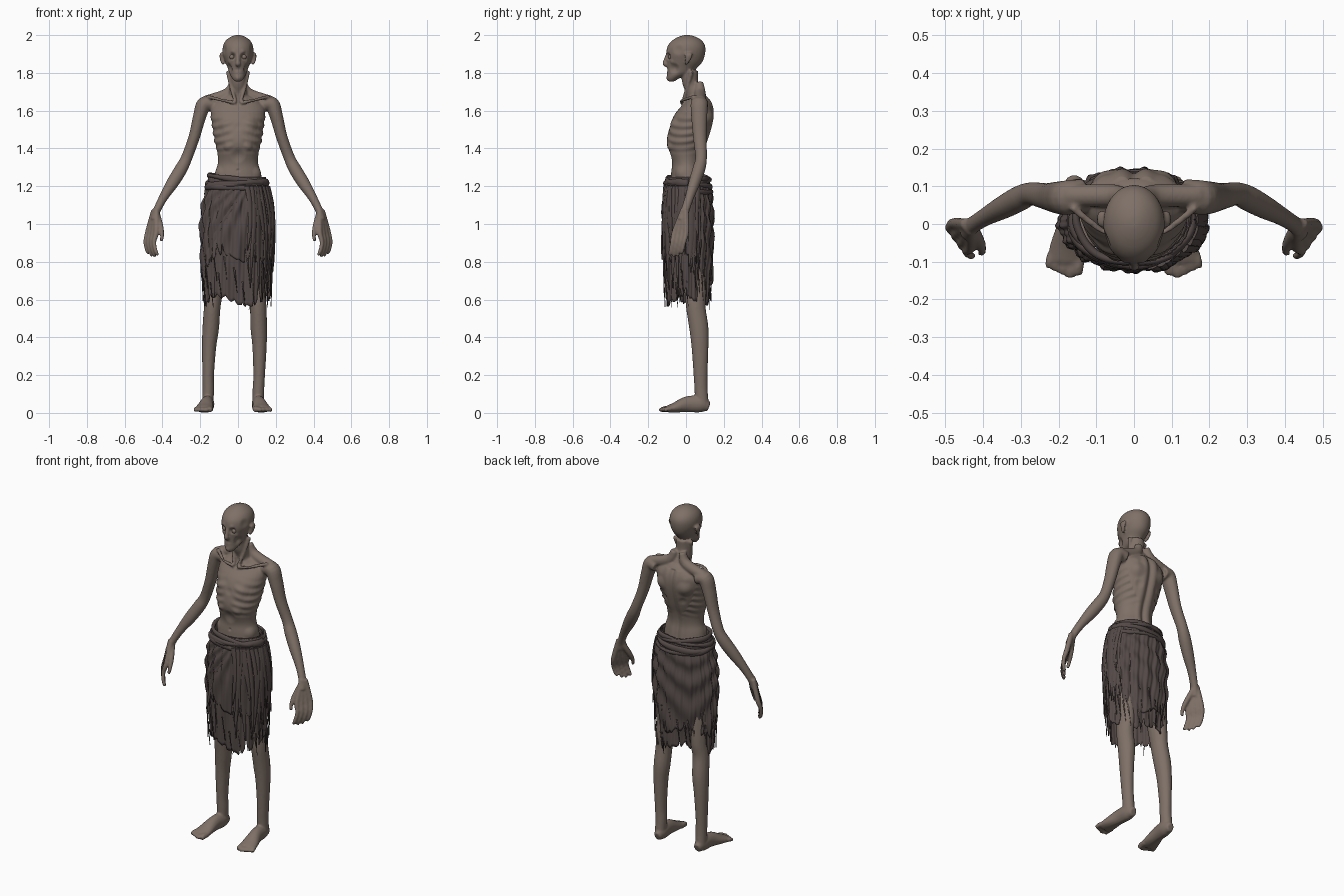
import bpy, bmesh, math, random
from mathutils import Vector

random.seed(4)
if "Cube" in bpy.data.objects:
    bpy.data.objects.remove(bpy.data.objects["Cube"])
X, Y, Z = Vector((1, 0, 0)), Vector((0, 1, 0)), Vector((0, 0, 1))


def material(name, colour):
    m = bpy.data.materials.new(name)
    m.use_nodes = True
    m.diffuse_color = (*colour, 1)
    m.node_tree.nodes["Principled BSDF"].inputs["Base Color"].default_value = (*colour, 1)
    return m


SKIN = material("grey brown skin", (0.21, 0.163, 0.135))
CLOTH = material("dark brown cloth", (0.088, 0.068, 0.064))


def smooth_rows(rows, steps=5):
    """Pass a smooth curve through rows of numbers."""
    out, n = [], len(rows)
    for i in range(n - 1):
        a, b, c, d = rows[max(i - 1, 0)], rows[i], rows[i + 1], rows[min(i + 2, n - 1)]
        for s in range(steps):
            t = s / steps
            out.append([q + t / 2 * (r - p + t * (2 * p - 5 * q + 4 * r - s4 + t * (3 * (q - r) + s4 - p)))
                        for p, q, r, s4 in zip(a, b, c, d)])
    return out + [list(rows[-1])]


def loft(bm, rings):
    loops = [[bm.verts.new(p) for p in ring] for ring in rings]
    n = len(loops[0])
    for a, b in zip(loops, loops[1:]):
        for i in range(n):
            bm.faces.new((a[i], a[(i + 1) % n], b[(i + 1) % n], b[i]))
    bm.faces.new(loops[0])
    bm.faces.new(loops[-1])


def tube(bm, rows, ref=Y, sides=16, steps=5):
    """Rows are x, y, z, half width, half depth."""
    rows = smooth_rows(rows, steps)
    pts = [Vector(r[:3]) for r in rows]
    rings = []
    for i, (p, r) in enumerate(zip(pts, rows)):
        t = (pts[min(i + 1, len(pts) - 1)] - pts[max(i - 1, 0)]).normalized()
        side = t.cross(ref).normalized()
        nor = side.cross(t)
        rings.append([p + side * r[3] * math.cos(a) + nor * r[4] * math.sin(a)
                      for a in (math.tau * k / sides for k in range(sides))])
    loft(bm, rings)


def stack(bm, rows, sides=32):
    """Rows are z, half width, front y, back y."""
    rings = []
    for z, w, f, b in smooth_rows(rows):
        rings.append([((w * math.cos(a)), (f + b) / 2 + (b - f) / 2 * math.sin(a), z)
                      for a in (math.tau * k / sides for k in range(sides))])
    loft(bm, rings)


def finish(bm, name, mat, sharp=60):
    bmesh.ops.recalc_face_normals(bm, faces=bm.faces)
    me = bpy.data.meshes.new(name)
    bm.to_mesh(me)
    bm.free()
    ob = bpy.data.objects.new(name, me)
    bpy.context.collection.objects.link(ob)
    me.materials.append(mat)
    me.shade_smooth()
    me.set_sharp_from_angle(angle=math.radians(sharp))
    return ob


# Torso, neck and head
bm = bmesh.new()
stack(bm, [(1.08, .13, -.085, .11), (1.25, .125, -.08, .09), (1.32, .107, -.075, .08),
           (1.38, .11, -.092, .09), (1.44, .125, -.102, .112), (1.52, .137, -.085, .136),
           (1.58, .145, -.06, .145), (1.63, .135, -.02, .138), (1.67, .08, .01, .115), (1.69, .045, .02, .09)])
stack(bm, [(1.6, .06, .0, .12), (1.68, .05, .003, .098), (1.74, .043, -.018, .066), (1.81, .044, -.03, .065)])
stack(bm, [(1.755, .018, -.095, -.06), (1.775, .034, -.101, -.03), (1.80, .046, -.10, .03),
           (1.83, .056, -.10, .062), (1.86, .068, -.102, .088), (1.90, .08, -.105, .101),
           (1.94, .08, -.098, .102), (1.97, .066, -.075, .085), (1.99, .04, -.042, .055), (2.0, .014, -.01, .022)])
tube(bm, [(0, -.098, 1.9, .008, .008), (0, -.108, 1.87, .01, .01), (0, -.112, 1.848, .015, .012), (0, -.1, 1.838, .01, .008)])

# Limbs, left as listed, right mirrored with a slightly wider step
for s in (1, -1):
    def put(rows, ref=Y, step=0):
        tube(bm, [(s * x + (min(s, 0) * step * (1 - z / 1.2)), y, z, w, d) for x, y, z, w, d in rows], ref)

    put([(.075, .01, 1.9, .012, .016), (.09, .014, 1.895, .008, .022), (.086, .008, 1.865, .008, .013),
         (.078, -.002, 1.845, .006, .008)])
    put([(.012, -.016, 1.645, .009, .009), (.035, .005, 1.72, .01, .01), (.055, .03, 1.81, .01, .012)])
    put([(.012, -.022, 1.64, .009, .009), (.08, -.018, 1.655, .009, .009), (.165, .045, 1.675, .01, .01)], Z)
    put([(.025, .07, 1.75, .02, .022), (.055, .075, 1.69, .03, .03), (.17, .075, 1.65, .03, .03)])
    # Arm
    put([(.13, .075, 1.63, .035, .045), (.178, .07, 1.635, .04, .046), (.203, .07, 1.57, .035, .043),
         (.232, .073, 1.46, .03, .036), (.272, .08, 1.35, .03, .031), (.302, .068, 1.29, .034, .034),
         (.345, .045, 1.22, .033, .031), (.395, .018, 1.14, .024, .024), (.43, -.005, 1.07, .02, .023),
         (.443, -.02, 1.02, .02, .026)])
    # Palm bones and fingers
    for i in range(4):
        t = i / 3
        kx, ky = .432 + .045 * t, -.06 + .062 * t
        put([(.432 + .012 * t, -.015 + .015 * t, 1.075, .015, .015), (kx, ky, .96, .0145, .0145),
             (kx + .012, ky - .012, .905, .0115, .0115), (kx + .004, ky - .022, .86, .0105, .0105),
             (kx - .008, ky - .025, .825 + .05 * (t - .4) ** 2, .008, .008)])
    put([(.428, -.01, 1.05, .016, .016), (.41, -.045, .99, .015, .015), (.402, -.068, .945, .011, .011),
         (.405, -.078, .91, .009, .009)])
    # Leg, foot and toes
    put([(.085, .015, 1.15, .07, .08), (.098, .025, .9, .06, .07), (.1, .05, .66, .047, .06),
         (.107, .052, .56, .044, .052), (.11, .068, .45, .044, .051), (.114, .074, .35, .038, .045),
         (.112, .077, .2, .031, .037), (.108, .08, .12, .031, .035), (.108, .085, .04, .03, .036)], Y, .055)
    put([(.105, .122, .032, .02, .024), (.106, .08, .045, .034, .043), (.112, .01, .046, .035, .043),
         (.122, -.06, .028, .047, .027), (.128, -.1, .02, .048, .018)], Z, .055)
    for i in range(5):
        x, r = .091 + .0185 * i, .016 if i == 0 else .0115
        put([(x, -.08, .022, r, r), (x + .004, -.122 + .008 * abs(i - 1), .02, r, r),
             (x + .006, -.142 + .009 * abs(i - 1), .013, r, r * .8)], Z, .055)
body = finish(bm, "body", SKIN)

# Fuse the parts into one skin
mod = body.modifiers.new("fuse", "REMESH")
mod.mode, mod.voxel_size = "VOXEL", .0058
mod = body.modifiers.new("soften", "SMOOTH")
mod.factor, mod.iterations = .5, 4
graph = bpy.context.evaluated_depsgraph_get()
fused = bpy.data.meshes.new_from_object(body.evaluated_get(graph))
body.modifiers.clear()
body.data = fused

# Hollows and swellings: x, y, z, radius, push along the surface
FORMS = [(.033, -.1, 1.888, .026, -.016), (.052, -.065, 1.822, .034, -.013), (.08, -.045, 1.925, .035, -.006),
         (.054, -.082, 1.858, .02, .006), (.03, -.105, 1.912, .022, .005), (.008, -.103, 1.817, .011, -.004),
         (.02, -.1, 1.817, .009, -.004), (0, -.105, 1.77, .02, .004), (.07, .0, 1.675, .034, -.014),
         (.07, -.08, 1.53, .055, .009), (0, -.1, 1.36, .05, -.013), (.0, -.1, 1.52, .03, -.007),
         (0, -.08, 1.285, .011, -.01), (.085, .135, 1.56, .055, .014), (.06, .12, 1.48, .03, -.005),
         (.09, .14, 1.62, .03, .004), (.055, -.09, 1.41, .035, .007), (.1, -.03, 1.27, .04, .008)]
FORMS += [(-x, y, z, r, a) for x, y, z, r, a in FORMS if x]
normals = [v.normal.copy() for v in fused.vertices]
for v, n in zip(fused.vertices, normals):
    p, push = v.co.copy(), 0
    for x, y, z, r, a in FORMS:
        d = (p - Vector((x, y, z))).length / r
        if d < 1:
            push += a * (1 - d * d) ** 2
    if abs(p.x) < .15 and 1.36 < p.z < 1.6:
        fade = math.sin(math.pi * (p.z - 1.36) / .24)
        side = min(1, max(0, (abs(p.x) - .015) / .04))
        if p.y < .09:
            push += .0032 * fade * side * math.sin(math.tau * (p.z + .35 * abs(p.x) - .15 * p.y) / .042)
    if p.y > .04 and 1.2 < p.z < 1.66:
        push -= .011 * math.exp(-(p.x / .014) ** 2)
        push += .005 * math.exp(-((abs(p.x) - .035) / .016) ** 2)
    v.co = p + n * push
    v.co.z = max(v.co.z, 0)
fused.shade_smooth()

# Eyes
bm = bmesh.new()
for s in (1, -1):
    ball = bmesh.ops.create_uvsphere(bm, u_segments=16, v_segments=10, radius=.0135)
    bmesh.ops.translate(bm, verts=ball["verts"], vec=(s * .032, -.081, 1.884))
finish(bm, "eyes", SKIN)

# Cloth outline: z, half width, half depth
OUTLINE = [(.5, .172, .118), (.75, .182, .124), (1.0, .19, .13), (1.12, .178, .126), (1.2, .158, .117), (1.3, .138, .1)]


def on_cloth(a, z, extra=0):
    for (z0, w0, d0), (z1, w1, d1) in zip(OUTLINE, OUTLINE[1:]):
        if z <= z1 or z1 == OUTLINE[-1][0]:
            t = (z - z0) / (z1 - z0)
            break
    w, d = w0 + (w1 - w0) * t + extra, d0 + (d1 - d0) * t + extra
    return Vector((-.005 + w * math.cos(a), .01 + d * math.sin(a), z))


def skirt(name, top, hem, extra, folds, tear):
    cols, rows = 260, 36
    edge = []
    while len(edge) < cols:
        wide, deep = random.randint(4, 13), random.uniform(.2, 1) ** 2 * tear
        skew = random.uniform(.3, .7)
        for k in range(wide):
            t = k / wide
            edge.append(deep * (1 - t / skew if t < skew else (t - skew) / (1 - skew)))
    bm = bmesh.new()
    grid = []
    for j in range(rows + 1):
        line = []
        for i in range(cols):
            a = math.tau * i / cols
            z = top + (hem(a) + edge[i] - top) * j / rows
            u = (a + 1.0 + math.pi) % math.tau - math.pi
            fan = math.atan2(abs(u) * .17, 1.3 - z)
            deep = min(1, (1.27 - z) / .15)
            wave = .006 * math.cos(folds * fan) + .004 * math.sin(17 * a + 3 * z) + .002 * math.sin(41 * a - 6 * z)
            line.append(bm.verts.new(on_cloth(a, z, extra + deep * wave)))
        grid.append(line)
    for p, q in zip(grid, grid[1:]):
        for i in range(cols):
            k = (i + 1) % cols
            bm.faces.new((p[i], q[i], q[k], p[k]))
    ob = finish(bm, name, CLOTH)
    mod = ob.modifiers.new("thickness", "SOLIDIFY")
    mod.thickness, mod.offset = .004, -1


skirt("under_skirt", 1.25, lambda a: .585 + .025 * math.cos(3 * a + .5), -.005, 24, .11)
skirt("over_skirt", 1.25, lambda a: .75 + .07 * math.sin(a + 2.6) + .04 * math.cos(3 * a), .004, 30, .13)

# Rolled waist wraps
bm = bmesh.new()
for z0, tilt, turn, thick in ((1.235, .022, 0, .014), (1.205, .016, 2.4, .017), (1.182, .014, .9, .014), (1.222, .016, 4.2, .013)):
    ring = []
    for k in range(41):
        a = math.tau * k / 40
        z = z0 - tilt * math.cos(a - turn)
        p = on_cloth(a, z, .002 + .003 * math.sin(5 * a + turn))
        ring.append((*p, thick * .75, thick * (1 + .25 * math.sin(3 * a + turn))))
    tube(bm, ring, Z, 10, 2)
finish(bm, "waist_wrap", CLOTH)

# Hanging strips and torn threads gathered at the left front
bm = bmesh.new()
for k in range(17):
    a = -1.25 + 1.75 * k / 16
    out, width = random.uniform(.006, .014), random.uniform(.008, .019)
    low = random.uniform(.64, .92)
    strip = []
    for j in range(6):
        t = j / 5
        p = on_cloth(a + .05 * math.sin(4 * t + k), 1.2 + (low - 1.2) * t, out)
        strip.append((*p, width * (1 - .85 * t ** 3), .006 * (1 - .6 * t)))
    tube(bm, strip, Vector((math.cos(a), math.sin(a), 0)), 8, 4)
for k in range(30):
    a = math.tau * k / 30 + random.uniform(-.1, .1)
    high = random.uniform(.68, .85)
    rows = [(*on_cloth(a + .03 * j, high - .045 * j, .005), .005 - .0014 * j, .0025) for j in range(4)]
    tube(bm, rows, Vector((math.cos(a), math.sin(a), 0)), 6, 2)
finish(bm, "hanging_strips", CLOTH)
